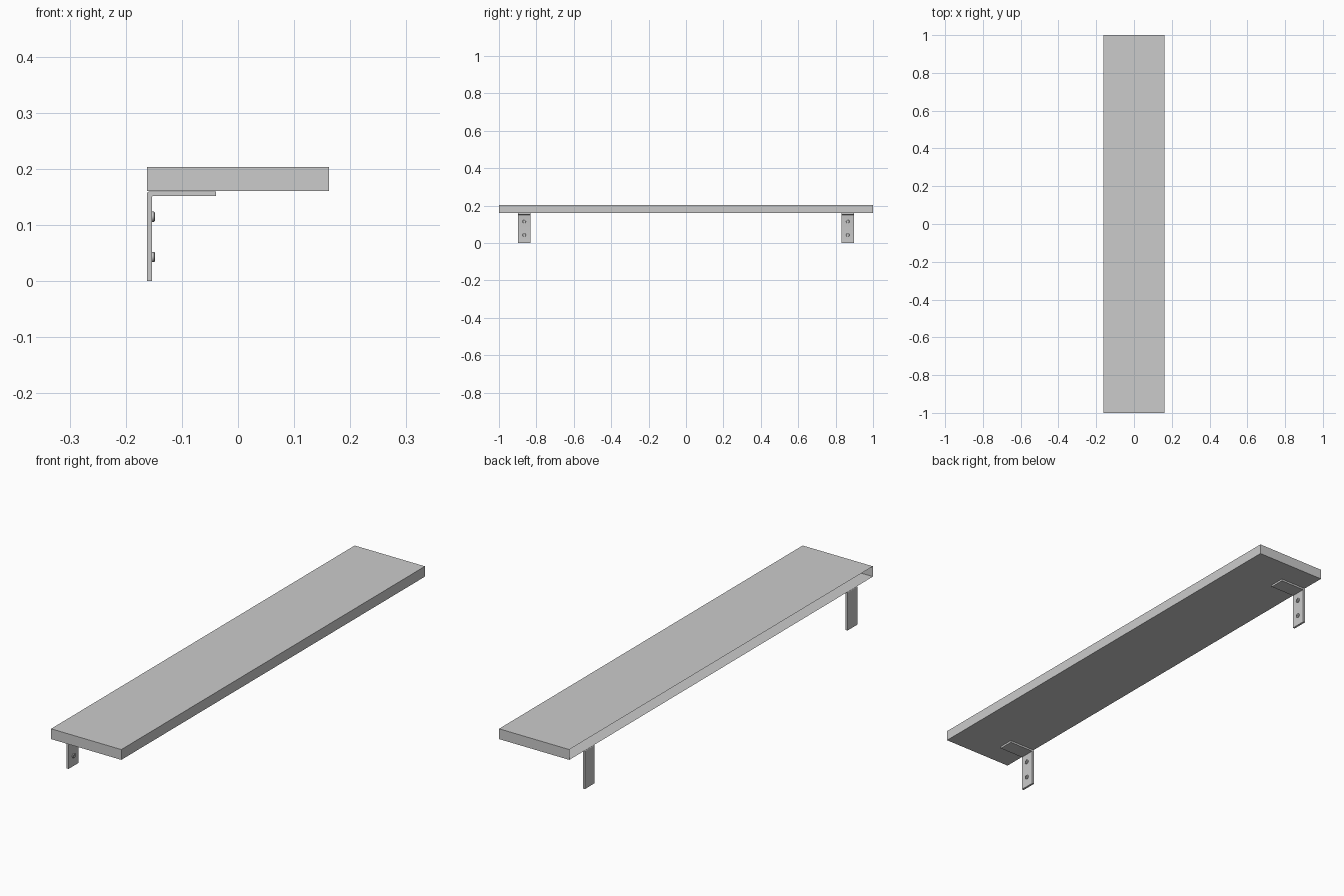
import bpy, bmesh, math

if "Cube" in bpy.data.objects:
    bpy.data.objects.remove(bpy.data.objects["Cube"])

def make_object(name, bm, smooth=False):
    bmesh.ops.recalc_face_normals(bm, faces=bm.faces)
    me = bpy.data.meshes.new(name)
    bm.to_mesh(me)
    bm.free()
    ob = bpy.data.objects.new(name, me)
    bpy.context.collection.objects.link(ob)
    if smooth:
        bpy.context.view_layer.objects.active = ob
        ob.select_set(True)
        bpy.ops.object.shade_smooth_by_angle(angle=math.radians(35))
        ob.select_set(False)
    return ob

BACK = -0.162          # wall side of the shelf
T = 0.009              # bracket plate thickness
TOP = 0.160            # top of bracket

# Shelf board: a box whose wall side is left open
bm = bmesh.new()
bmesh.ops.create_cube(bm, size=1)
for v in bm.verts:
    v.co = (v.co.x * 0.324, v.co.y * 2.0, 0.1825 + v.co.z * 0.043)
wall_face = [f for f in bm.faces if f.calc_center_median().x < -0.16]
bmesh.ops.delete(bm, geom=wall_face, context='FACES_ONLY')
make_object("shelf_board", bm)

def arc(cx, cz, r, a0, a1, n=4):
    return [(cx + r * math.cos(math.radians(a0 + (a1 - a0) * i / n)),
             cz + r * math.sin(math.radians(a0 + (a1 - a0) * i / n))) for i in range(n + 1)]

# L bracket: bent profile extruded along y
def bracket(name, yc, width=0.065):
    profile = [(BACK, 0), *arc(BACK + 0.004, TOP - 0.004, 0.004, 180, 90),
               (-0.039, TOP), (-0.039, TOP - T + 0.001),
               *arc(BACK + T + 0.002, TOP - T - 0.001, 0.002, 90, 180), (BACK + T, 0)]
    bm = bmesh.new()
    face = bm.faces.new([bm.verts.new((x, yc - width / 2, z)) for x, z in profile])
    res = bmesh.ops.extrude_face_region(bm, geom=[face])
    bmesh.ops.translate(bm, vec=(0, width, 0),
                        verts=[g for g in res['geom'] if isinstance(g, bmesh.types.BMVert)])
    make_object(name, bm, True)

# Screw head: lathed rings facing +x with a hexagonal socket
def screw(name, y, z):
    x0 = BACK + T
    rings = [(0.0, 0.009), (0.0035, 0.009), (0.005, 0.0075), (0.005, 0.0045), (0.002, 0.0045)]
    n = 24
    bm = bmesh.new()
    loops = []
    for k, (dx, r) in enumerate(rings):
        loop = []
        for i in range(n):
            a = 2 * math.pi * i / n
            rr = r
            if k >= 3:
                rr = r * math.cos(math.pi / 6) / math.cos(a % (math.pi / 3) - math.pi / 6)
            loop.append(bm.verts.new((x0 + dx, y + rr * math.cos(a), z + rr * math.sin(a))))
        loops.append(loop)
    for a, b in zip(loops, loops[1:]):
        for i in range(n):
            j = (i + 1) % n
            bm.faces.new((a[i], a[j], b[j], b[i]))
    bm.faces.new(loops[0])
    bm.faces.new(loops[-1])
    make_object(name, bm, True)

# Two brackets, each with two screws
for side, yc in (("left", -0.865), ("right", 0.865)):
    bracket(f"{side}_bracket", yc)
    screw(f"{side}_upper_screw", yc, 0.115)
    screw(f"{side}_lower_screw", yc, 0.043)
